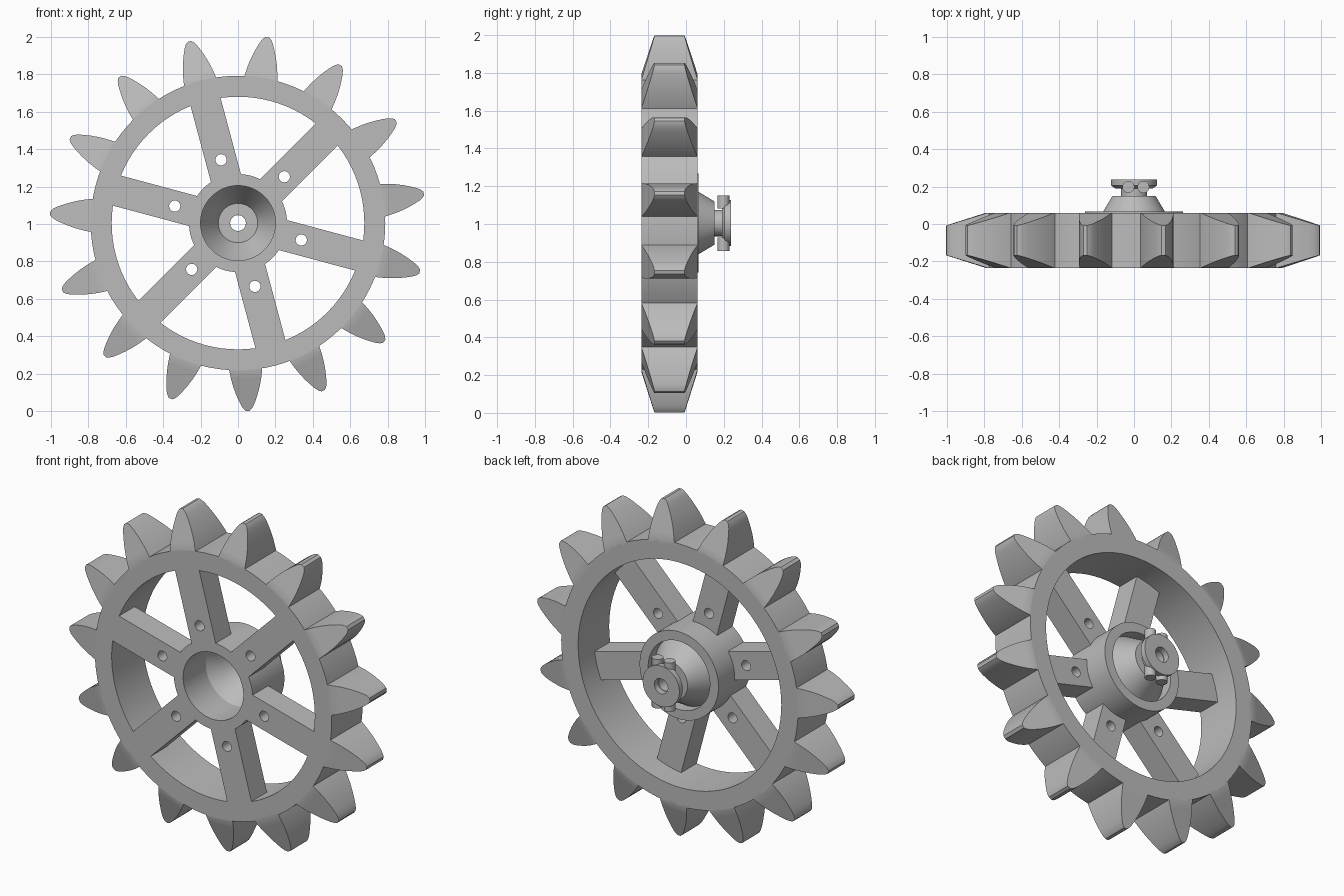
import bpy, bmesh
from math import radians, cos, sin, pi, tau
from mathutils import Matrix, Vector

cube = bpy.data.objects.get("Cube")
if cube:
    bpy.data.objects.remove(cube)

AXLE = Vector((0, 0, 1.005))
FRONT, BACK = -0.235, 0.06
TIP = 1.005

grey = bpy.data.materials.new("cast grey")
grey.use_nodes = True
colour = (0.5, 0.5, 0.5, 1)
grey.diffuse_color = colour
grey.node_tree.nodes["Principled BSDF"].inputs["Base Color"].default_value = colour


def add_object(name, mesh, angle=0.0):
    """Place a mesh modelled around the axle, turned by an angle in degrees."""
    obj = bpy.data.objects.new(name, mesh)
    bpy.context.collection.objects.link(obj)
    obj.matrix_world = Matrix.Translation(AXLE) @ Matrix.Rotation(-radians(angle), 4, 'Y')
    if not mesh.materials:
        mesh.materials.append(grey)
    bpy.ops.object.select_all(action='DESELECT')
    obj.select_set(True)
    bpy.context.view_layer.objects.active = obj
    bpy.ops.object.shade_smooth_by_angle(angle=radians(28))
    return obj


def finish(name, bm):
    bmesh.ops.recalc_face_normals(bm, faces=bm.faces)
    mesh = bpy.data.meshes.new(name)
    bm.to_mesh(mesh)
    bm.free()
    return mesh


def revolve(name, profile, steps=96):
    """Spin a closed (radius, y) profile around the axle."""
    bm = bmesh.new()
    verts = [bm.verts.new((r, y, 0)) for r, y in profile]
    edges = [bm.edges.new((verts[i - 1], verts[i])) for i in range(len(verts))]
    bmesh.ops.spin(bm, geom=verts + edges, cent=(0, 0, 0), axis=(0, 1, 0),
                   angle=tau, steps=steps, use_merge=True)
    bmesh.ops.remove_doubles(bm, verts=bm.verts, dist=1e-5)
    return add_object(name, finish(name, bm))


def tooth_mesh():
    """Pointed arch tooth, chamfered towards the tip on front and back."""
    levels = [(0.765, 0.09), (0.787, 0.088), (0.83, 0.081), (0.87, 0.072), (0.91, 0.06),
              (0.95, 0.045), (0.975, 0.034), (0.993, 0.023), (TIP, 0.01)]
    bm = bmesh.new()
    rings = []
    for r, half in levels:
        taper = max(0, (r - 0.787) / (TIP - 0.787)) * 0.068
        y0, y1 = FRONT + taper, BACK - taper
        rings.append([bm.verts.new((r, y, z)) for y, z in
                      ((y0, -half), (y0, half), (y1, half), (y1, -half))])
    for low, high in zip(rings, rings[1:]):
        for i in range(4):
            bm.faces.new((low[i - 1], low[i], high[i], high[i - 1]))
    bm.faces.new(rings[0])
    bm.faces.new(rings[-1])
    return finish("tooth", bm)


def spoke_mesh():
    """Flat bar with a round bolt hole, extruded from a filled outline."""
    half, depth = 0.083, 0.148
    bar = [(0.24, -half), (0.69, -half), (0.69, half), (0.24, half)]
    hole = [(0.35 + 0.03 * cos(tau * i / 24), 0.03 * sin(tau * i / 24)) for i in range(24)]
    curve = bpy.data.curves.new("spoke_outline", 'CURVE')
    curve.dimensions = '2D'
    curve.fill_mode = 'BOTH'
    curve.extrude = depth / 2
    for points in (bar, hole):
        spline = curve.splines.new('POLY')
        spline.points.add(len(points) - 1)
        for p, (x, y) in zip(spline.points, points):
            p.co = (x, y, 0, 1)
        spline.use_cyclic_u = True
    temp = bpy.data.objects.new("spoke_outline", curve)
    bpy.context.collection.objects.link(temp)
    mesh = bpy.data.meshes.new_from_object(temp.evaluated_get(
        bpy.context.evaluated_depsgraph_get()))
    bpy.data.objects.remove(temp)
    bm = bmesh.new()
    bm.from_mesh(mesh)
    bmesh.ops.remove_doubles(bm, verts=bm.verts, dist=1e-5)
    bm.transform(Matrix.Translation((0, FRONT + depth / 2, 0)) @ Matrix.Rotation(pi / 2, 4, 'X'))
    return finish("spoke", bm)


# Rim with fifteen teeth
revolve("rim", [(0.675, FRONT), (0.787, FRONT), (0.787, BACK), (0.675, BACK)])
tooth = tooth_mesh()
for i in range(15):
    add_object(f"tooth_{i + 1}", tooth, 81 + 24 * i)

# Six spokes in the front half of the wheel
spoke = spoke_mesh()
for i in range(6):
    add_object(f"spoke_{i + 1}", spoke, 45 + 60 * i)

# Hub tube with a conical cup closing its back
revolve("hub", [(0.2, FRONT), (0.262, FRONT), (0.262, 0.066), (0.205, 0.066), (0.205, 0),
                (0.115, 0.15), (0.042, 0.15), (0.042, 0.135), (0.105, 0.135), (0.2, -0.02)])

# Axle neck and pierced end cap
revolve("neck", [(0.042, 0.145), (0.07, 0.145), (0.07, 0.2), (0.042, 0.2)], 32)
revolve("end_cap", [(0.045, 0.19), (0.1, 0.19), (0.122, 0.205), (0.122, 0.237), (0.045, 0.237)], 48)

# Short clamp pins above and below the cap
for side, sign in (("upper", 1), ("lower", -1)):
    for label, x in (("left", 0.05), ("right", -0.03)):
        bm = bmesh.new()
        bmesh.ops.create_cone(bm, cap_ends=True, segments=24, radius1=0.032, radius2=0.032,
                              depth=0.07, matrix=Matrix.Translation((x, 0.198, sign * 0.112)))
        add_object(f"{side}_{label}_pin", finish("pin", bm))
